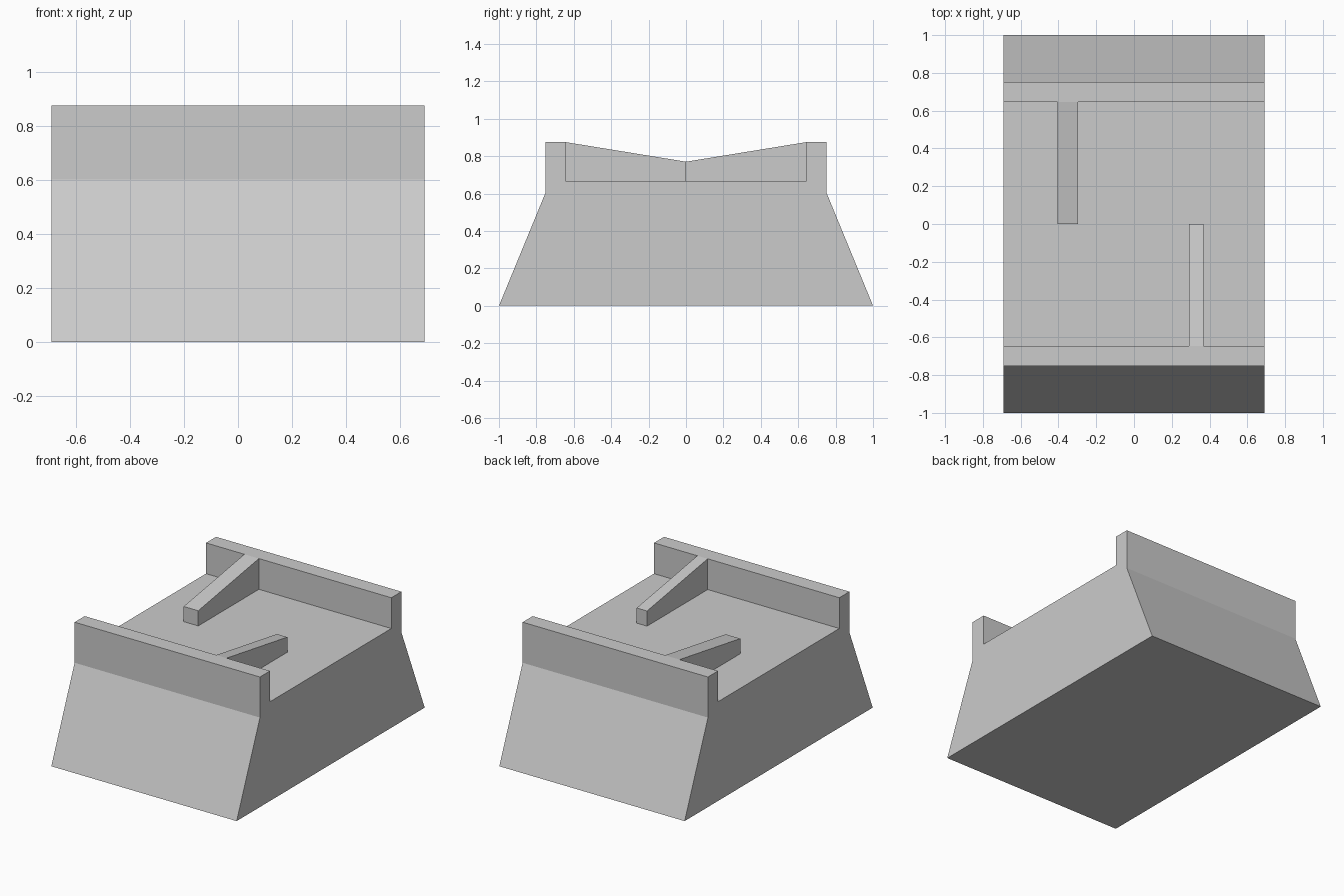
import bpy
import bmesh
from mathutils import Vector

cube = bpy.data.objects.get("Cube")
if cube:
    bpy.data.objects.remove(cube, do_unlink=True)

GREY = (0.6, 0.6, 0.6, 1.0)
grey = bpy.data.materials.new("plain grey")
grey.use_nodes = True
grey.diffuse_color = GREY
grey.node_tree.nodes["Principled BSDF"].inputs["Base Color"].default_value = GREY

HALF_WIDTH = 0.69
WALL_IN, WALL_OUT = 0.645, 0.752
FLOOR, TIP, SHOULDER, TOP = 0.668, 0.77, 0.602, 0.875


def extrude_profile(name, profile, x_min, x_max):
    """Extrude a closed (y, z) profile along x."""
    bm = bmesh.new()
    face = bm.faces.new([bm.verts.new((x_min, y, z)) for y, z in profile])
    result = bmesh.ops.extrude_face_region(bm, geom=[face])
    moved = [v for v in result["geom"] if isinstance(v, bmesh.types.BMVert)]
    bmesh.ops.translate(bm, verts=moved, vec=Vector((x_max - x_min, 0, 0)))
    bmesh.ops.recalc_face_normals(bm, faces=bm.faces)
    mesh = bpy.data.meshes.new(name)
    bm.to_mesh(mesh)
    bm.free()
    mesh.materials.append(grey)
    obj = bpy.data.objects.new(name, mesh)
    bpy.context.collection.objects.link(obj)
    return obj


# Tapered block with an upright wall along the front and back edges
half = [(1, 0), (WALL_OUT, SHOULDER), (WALL_OUT, TOP), (WALL_IN, TOP), (WALL_IN, FLOOR)]
body = half + [(-y, z) for y, z in reversed(half)]
extrude_profile("tapered_body", body, -HALF_WIDTH, HALF_WIDTH)

# Sloping ribs running from each wall to the middle
for name, side, x_min, x_max in (("front_rib", -1, 0.29, 0.367),
                                 ("back_rib", 1, -0.404, -0.296)):
    rib = [(0, FLOOR), (side * WALL_IN, FLOOR), (side * WALL_IN, TOP), (0, TIP)]
    extrude_profile(name, rib, x_min, x_max)
